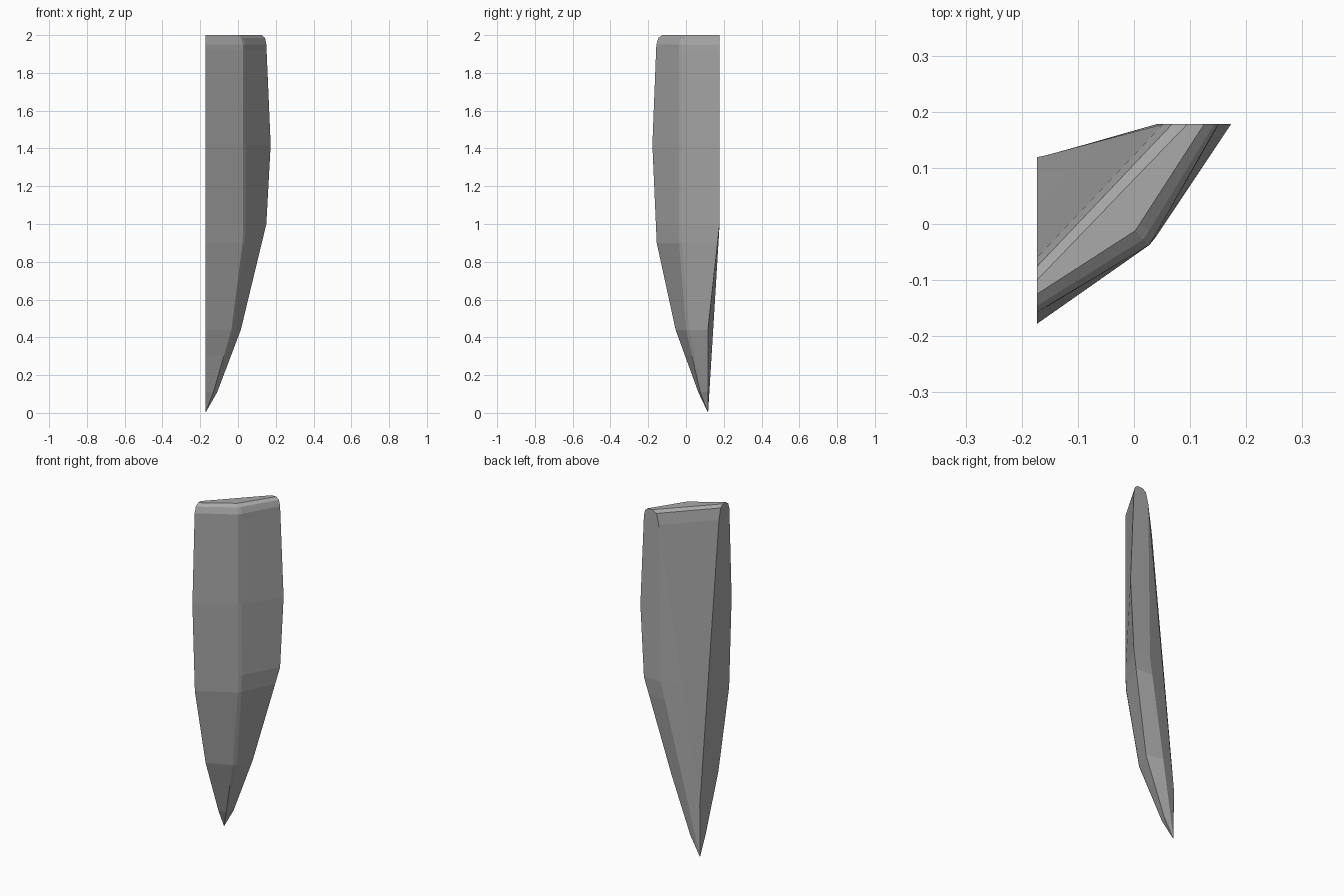
import bpy, bmesh

cube = bpy.data.objects.get("Cube")
if cube:
    bpy.data.objects.remove(cube)

grey = bpy.data.materials.new("stone_grey")
grey.use_nodes = True
grey.diffuse_color = (0.4, 0.4, 0.4, 1)
grey.node_tree.nodes["Principled BSDF"].inputs["Base Color"].default_value = (0.4, 0.4, 0.4, 1)

SIDE, BACK = -0.173, 0.178
TIP = (0, SIDE, 0.117)

# Long edges of the blade, each a path of (z, x, y) from tip to top
front_edge = [TIP, (0.11, SIDE, 0.065), (0.44, SIDE, -0.055), (0.9, SIDE, -0.155),
              (1.42, SIDE, -BACK), (1.95, SIDE, -0.157), (1.985, SIDE, -0.146), (2, SIDE, -0.125)]
ridge = [TIP, (0.11, -0.13, 0.075), (0.44, -0.035, 0), (0.92, 0.027, -0.038),
         (1.95, 0.026, -0.038), (1.985, 0.016, -0.028), (2, 0.002, -0.012)]
ridge_side = [TIP, (0.11, -0.125, 0.085), (0.44, -0.022, 0.018), (0.92, 0.04, -0.022),
              (1.95, 0.038, -0.02), (1.985, 0.027, -0.012), (2, 0.01, 0)]
far_edge = [TIP, (0.11, -0.11, 0.116), (0.44, 0.015, 0.116), (1, 0.15, BACK),
            (1.42, 0.173, BACK), (1.95, 0.15, BACK), (1.985, 0.143, BACK), (2, 0.125, BACK)]
back_corner = [TIP, (1, 0.04, BACK), (1.92, 0.052, BACK), (1.985, 0.068, BACK), (2, 0.095, BACK)]
back_fold = [TIP, (0.3, SIDE, 0.118), (1.92, 0.052, BACK), (1.985, 0.068, BACK), (2, 0.095, BACK)]
side_corner = [TIP, (0.3, SIDE, 0.119), (1.92, SIDE, -0.06), (1.985, SIDE, -0.076), (2, SIDE, -0.1)]
edges = [front_edge, ridge, ridge_side, far_edge, back_corner, back_fold, side_corner]


def point_at(path, z):
    for a, b in zip(path, path[1:]):
        if z <= b[0]:
            t = (z - a[0]) / (b[0] - a[0])
            return (a[1] + t * (b[1] - a[1]), a[2] + t * (b[2] - a[2]), z)
    return (*path[-1][1:], path[-1][0])


# Loft cross-sections through the long edges
levels = [0, 0.11, 0.3, 0.44, 0.9, 1, 1.42, 1.92, 1.95, 1.985, 2]
bm = bmesh.new()
rings = [[bm.verts.new(point_at(e, z)) for e in edges] for z in levels]
n = len(edges)
for low, high in zip(rings, rings[1:]):
    for i in range(n):
        j = (i + 1) % n
        bm.faces.new((low[i], low[j], high[j], high[i]))
bm.faces.new(rings[-1])
bmesh.ops.remove_doubles(bm, verts=bm.verts, dist=0.0005)
bmesh.ops.recalc_face_normals(bm, faces=bm.faces)

mesh = bpy.data.meshes.new("blade_shard")
bm.to_mesh(mesh)
bm.free()
mesh.materials.append(grey)
shard = bpy.data.objects.new("blade_shard", mesh)
bpy.context.collection.objects.link(shard)
